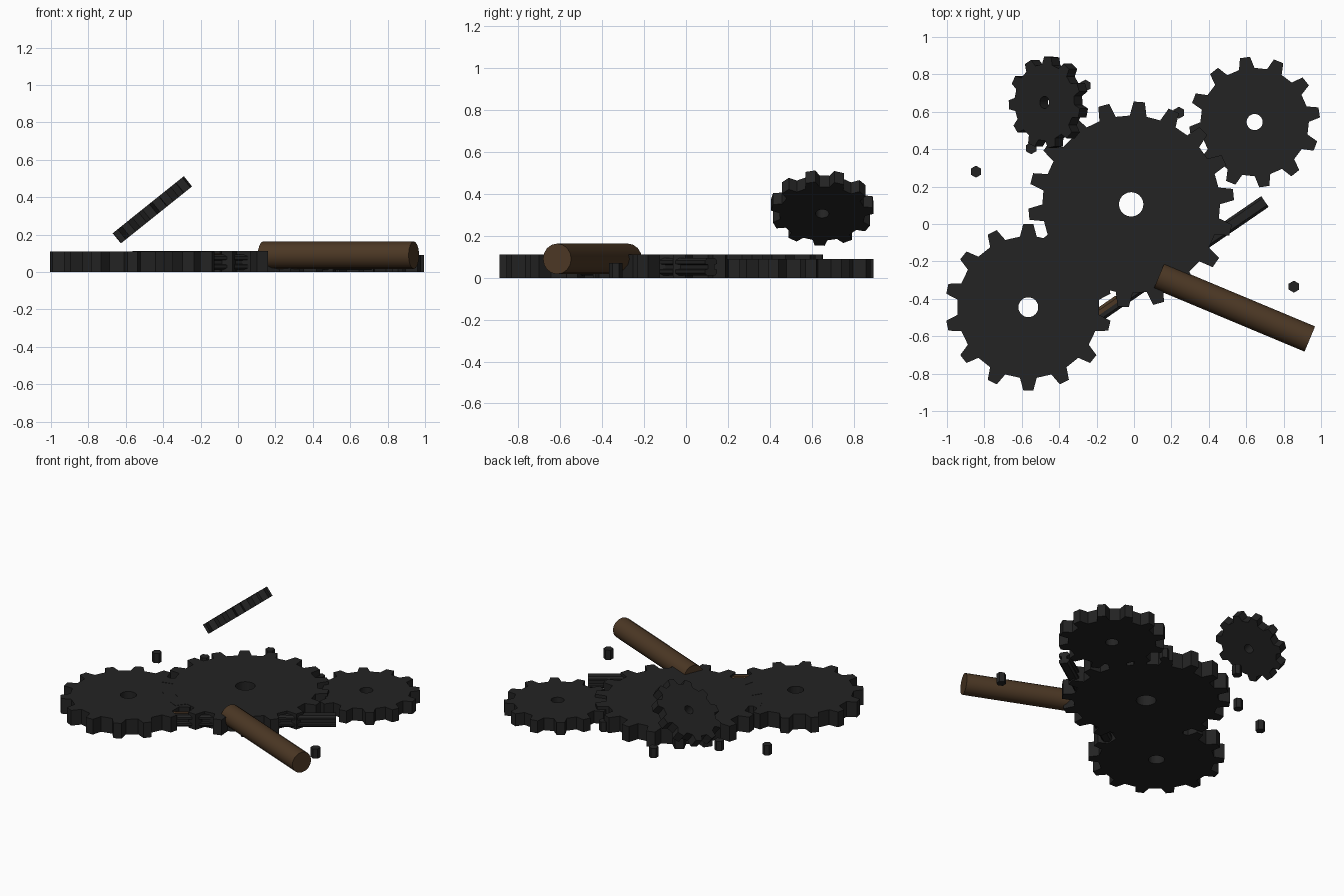
import bpy, bmesh
from math import sin, cos, radians, pi, atan2, hypot
from mathutils import Matrix, Vector

if "Cube" in bpy.data.objects:
    bpy.data.objects.remove(bpy.data.objects["Cube"])


def material(name, rgb):
    mat = bpy.data.materials.new(name)
    mat.use_nodes = True
    mat.diffuse_color = (*rgb, 1)
    mat.node_tree.nodes["Principled BSDF"].inputs["Base Color"].default_value = (*rgb, 1)
    return mat


iron = material("dark iron", (0.017, 0.017, 0.017))
wood = material("brown wood", (0.072, 0.039, 0.018))


def finish(name, bm, mat, matrix=Matrix()):
    bmesh.ops.recalc_face_normals(bm, faces=bm.faces)
    mesh = bpy.data.meshes.new(name)
    bm.to_mesh(mesh)
    bm.free()
    mesh.materials.append(mat)
    obj = bpy.data.objects.new(name, mesh)
    bpy.context.collection.objects.link(obj)
    obj.matrix_world = matrix
    return obj


def gear(name, teeth, phase, tip, root, hole, tip_w, root_w, thick, matrix):
    """Toothed ring with a round bore, centred on its own axis."""
    bm = bmesh.new()
    rim, bore = [], []
    for i in range(teeth):
        mid = radians(phase) + 2 * pi * i / teeth
        for radius, half in ((root, -root_w), (tip, -tip_w), (tip, tip_w), (root, root_w)):
            a = mid + half / radius
            rim.append((radius * cos(a), radius * sin(a)))
            bore.append((hole * cos(a), hole * sin(a)))
    n = len(rim)
    loops = [[bm.verts.new((x, y, z)) for x, y in ring]
             for ring, z in ((rim, thick / 2), (bore, thick / 2),
                             (bore, -thick / 2), (rim, -thick / 2))]
    for k in range(4):
        a, b = loops[k], loops[(k + 1) % 4]
        for i in range(n):
            j = (i + 1) % n
            bm.faces.new((a[i], a[j], b[j], b[i]))
    return finish(name, bm, iron, matrix)


def bar(name, profile, start, end, mat):
    """Extrude a closed (side, up) profile along a level line."""
    s, e = Vector(start), Vector(end)
    length = (e - s).length
    bm = bmesh.new()
    near = [bm.verts.new((0, p, q)) for p, q in profile]
    far = [bm.verts.new((length, p, q)) for p, q in profile]
    bm.faces.new(near)
    bm.faces.new(far)
    for i in range(len(profile)):
        j = (i + 1) % len(profile)
        bm.faces.new((near[i], near[j], far[j], far[i]))
    turn = atan2(e.y - s.y, e.x - s.x)
    return finish(name, bm, mat, Matrix.Translation(s) @ Matrix.Rotation(turn, 4, "Z"))


# Three gears lying flat
gear("large_gear", 18, 85.5, 0.55, 0.475, 0.065, 0.03, 0.045, 0.112,
     Matrix.Translation((-0.015, 0.105, 0.056)))
gear("medium_gear", 14, 90, 0.445, 0.38, 0.053, 0.027, 0.045, 0.11,
     Matrix.Translation((-0.565, -0.445, 0.055)))
gear("back_gear", 12, 98.5, 0.35, 0.29, 0.043, 0.027, 0.042, 0.09,
     Matrix.Translation((0.645, 0.545, 0.045)))

# Small raised gear, tipped to one side
gear("small_tilted_gear", 11, 183, 0.245, 0.205, 0.032, 0.024, 0.035, 0.07,
     Matrix.Translation((-0.457, 0.65, 0.333)) @ Matrix.Rotation(radians(-38.7), 4, "Y"))

# Wooden log
log_profile = [(0.073 * cos(2 * pi * i / 16), 0.073 * sin(2 * pi * i / 16)) for i in range(16)]
log = bar("wooden_log", log_profile, (0.134, -0.278, 0.09), (0.94, -0.615, 0.09), wood)
bpy.context.view_layer.objects.active = log
log.select_set(True)
bpy.ops.object.shade_smooth_by_angle(angle=radians(40))
log.select_set(False)

# Grooved iron beam under the gears, with a wooden strip on one end
half = [(0.022, -0.042), (0.035, -0.03), (0.035, -0.014), (0.018, -0.01),
        (0.018, 0.01), (0.035, 0.014), (0.035, 0.03), (0.022, 0.042)]
beam_profile = half + [(-p, q) for p, q in reversed(half)]
bar("iron_beam", beam_profile, (-0.22, -0.51, 0.052), (0.70, 0.12, 0.052), iron)
strip = [(0.0, 0.0), (0.022, 0.0), (0.036, -0.014), (0.036, -0.01), (0.022, 0.004), (0.0, 0.004)]
bar("beam_wood_strip", strip, (-0.22, -0.51, 0.094), (-0.08, -0.414, 0.094), wood)

# Loose hexagonal studs on the ground
for i, (x, y) in enumerate([(-0.845, 0.28), (0.855, -0.335), (0.24, 0.595),
                            (-0.55, 0.405), (-0.26, 0.74)]):
    bm = bmesh.new()
    bmesh.ops.create_cone(bm, cap_ends=True, segments=6, radius1=0.032, radius2=0.032, depth=0.07)
    finish(f"hex_stud_{i + 1}", bm, iron, Matrix.Translation((x, y, 0.035)))
